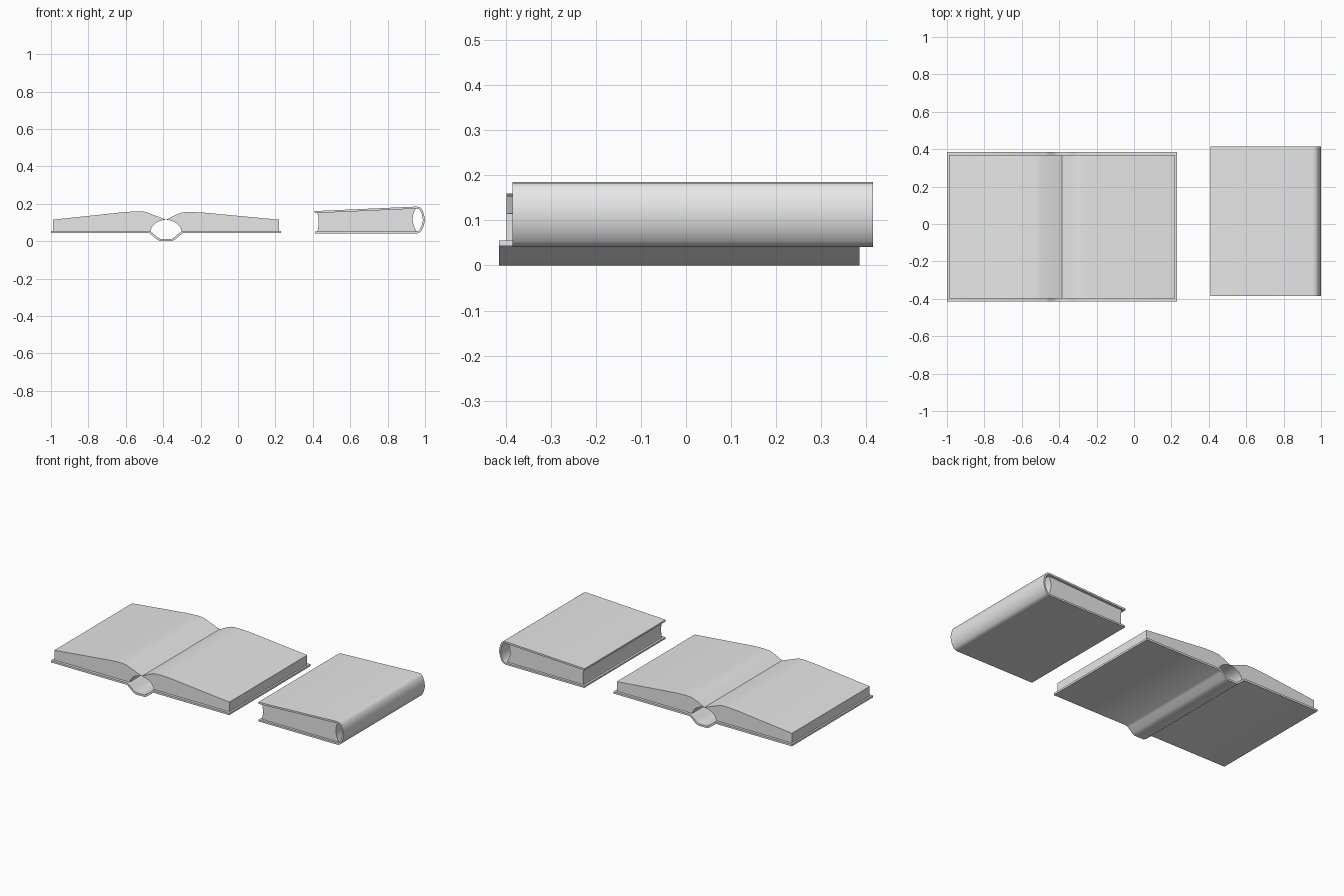
import bpy, bmesh, math
from mathutils import Vector

cube = bpy.data.objects.get("Cube")
if cube:
    bpy.data.objects.remove(cube, do_unlink=True)

grey = bpy.data.materials.new("plain grey")
grey.use_nodes = True
colour = (0.8, 0.8, 0.8, 1)
grey.diffuse_color = colour
grey.node_tree.nodes["Principled BSDF"].inputs["Base Color"].default_value = colour


def arc(a, mid, b, steps=8):
    """Points of a quadratic curve from a to b that passes through mid."""
    a, m, b = Vector(a), Vector(mid), Vector(b)
    c = 2 * m - (a + b) / 2
    return [a.lerp(c, i / steps).lerp(c.lerp(b, i / steps), i / steps) for i in range(steps + 1)]


def ribbon(path, thickness):
    """Closed outline made by offsetting a path to its left."""
    pts = [Vector(p) for p in path]
    inner = []
    for i, p in enumerate(pts):
        d0 = (p - pts[i - 1]).normalized() if i else None
        d1 = (pts[i + 1] - p).normalized() if i + 1 < len(pts) else None
        d0, d1 = d0 or d1, d1 or d0
        n0, n1 = Vector((-d0.y, d0.x)), Vector((-d1.y, d1.x))
        n = (n0 + n1).normalized()
        inner.append(p + n * thickness / max(n.dot(n1), 0.5))
    return pts + inner[::-1]


def extrude(name, outline, front, back):
    """Extrude an x-z outline from front to back along y."""
    bm = bmesh.new()
    face = bm.faces.new([bm.verts.new((p[0], front, p[1])) for p in outline])
    new = bmesh.ops.extrude_face_region(bm, geom=[face])["geom"]
    verts = [v for v in new if isinstance(v, bmesh.types.BMVert)]
    bmesh.ops.translate(bm, verts=verts, vec=(0, back - front, 0))
    bmesh.ops.recalc_face_normals(bm, faces=bm.faces)
    mesh = bpy.data.meshes.new(name)
    bm.to_mesh(mesh)
    bm.free()
    mesh.materials.append(grey)
    ob = bpy.data.objects.new(name, mesh)
    bpy.context.collection.objects.link(ob)
    bpy.ops.object.select_all(action="DESELECT")
    ob.select_set(True)
    bpy.context.view_layer.objects.active = ob
    bpy.ops.object.shade_smooth_by_angle(angle=math.radians(40))


# Open book: cover with a sagging spine
gutter = -0.385
half_spine = [(0.615, 0.043), (0.09, 0.043), (0.078, 0.034), (0.05, 0.01), (0.032, 0.0)]
cover_path = [(gutter - x, z) for x, z in half_spine]
cover_path += [(gutter + x, z) for x, z in reversed(half_spine)]
extrude("open_cover", ribbon(cover_path, 0.012), -0.415, 0.385)

# Open book: two page blocks arched over the spine
inner_edge = arc((0.083, 0.055), (0.056, 0.096), (0, 0.115))
crowns = {
    "right": (-1, [(0.11, 0.157), (0.135, 0.16), (0.17, 0.159), (0.23, 0.155)]),
    "left": (1, [(0.05, 0.14), (0.08, 0.152), (0.1, 0.155), (0.13, 0.156), (0.19, 0.154)]),
}
for side, (sign, crown) in crowns.items():
    outline = list(inner_edge) + crown + [(0.604, 0.115), (0.604, 0.055)]
    extrude("open_pages_" + side, [(gutter + sign * p[0], p[1]) for p in outline], -0.398, 0.369)

# Closed book: cover wrapped around a rounded spine
wrap = [(0.412, 0.041), (0.955, 0.041), (0.968, 0.044), (0.98, 0.054), (0.992, 0.08),
        (1.0, 0.113), (0.994, 0.145), (0.984, 0.172), (0.97, 0.183), (0.953, 0.185), (0.41, 0.161)]
extrude("closed_cover", ribbon(wrap, 0.011), -0.385, 0.415)

# Closed book: page block with a hollow back edge
back_edge = arc((0.955, 0.052), (0.934, 0.115), (0.95, 0.174))
fore_edge = arc((0.425, 0.151), (0.431, 0.1), (0.425, 0.052), 4)
extrude("closed_pages", list(back_edge) + list(fore_edge), -0.37, 0.4)
